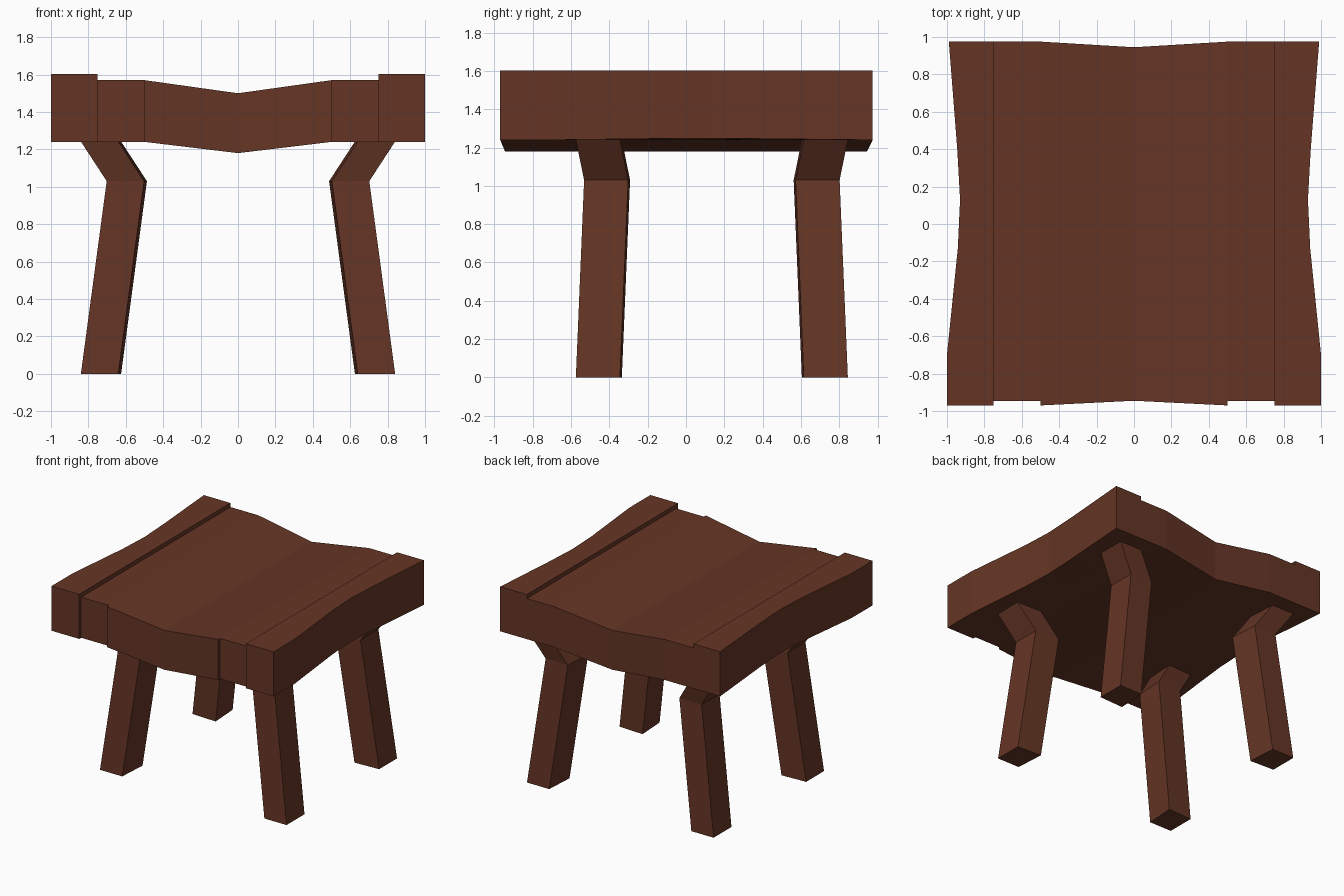
import bpy, bmesh

if "Cube" in bpy.data.objects:
    bpy.data.objects.remove(bpy.data.objects["Cube"])

wood = bpy.data.materials.new("dark brown wood")
wood.diffuse_color = (0.130, 0.036, 0.0185, 1)
wood.use_nodes = True
wood.node_tree.nodes["Principled BSDF"].inputs["Base Color"].default_value = wood.diffuse_color


def loft(name, rings):
    """Join equal-sized vertex rings into a closed flat-shaded solid."""
    bm = bmesh.new()
    vs = [[bm.verts.new(p) for p in r] for r in rings]
    n = len(rings[0])
    for a, b in zip(vs, vs[1:]):
        for i in range(n):
            j = (i + 1) % n
            bm.faces.new((a[i], a[j], b[j], b[i]))
    bm.faces.new(vs[0])
    bm.faces.new(vs[-1])
    bmesh.ops.recalc_face_normals(bm, faces=bm.faces)
    me = bpy.data.meshes.new(name)
    bm.to_mesh(me)
    bm.free()
    me.materials.append(wood)
    ob = bpy.data.objects.new(name, me)
    bpy.context.collection.objects.link(ob)
    return ob


# Sagging centre panel: x, half-depths front/back, bottom and top heights
panel = [(-0.5, -0.97, 0.975, 1.24, 1.57),
         (0, -0.945, 0.945, 1.18, 1.50),
         (0.5, -0.97, 0.975, 1.24, 1.57)]
loft("seat_panel", [[(x, f, b), (x, k, b), (x, k, t), (x, f, t)]
                    for x, f, k, b, t in panel])

# Raised side rails with a waisted outer edge: y, outer x, bottom height
edge = [(-0.97, 1.0, 1.24), (-0.7, 1.0, 1.24), (-0.13, 0.942, 1.247),
        (0.13, 0.93, 1.248), (0.4, 0.945, 1.246), (0.975, 0.99, 1.24)]

for s, side in ((-1, "left"), (1, "right")):
    loft(side + "_rail", [[(s * 0.75, y, 1.24), (s * x, y, b),
                           (s * x, y, 1.603), (s * 0.75, y, 1.603)]
                          for y, x, b in edge])
    # Recessed plank between the panel and the rail
    loft(side + "_plank", [[(s * x, -0.945, 1.24), (s * x, 0.975, 1.24),
                            (s * x, 0.975, 1.57), (s * x, -0.945, 1.57)]
                           for x in (0.5, 0.75)])

# Bent legs: a foot section carried through a knee that leans inward
foot = [(0.84, -0.575), (0.64, -0.575), (0.625, -0.335), (0.84, -0.345)]
bends = [(0, 0, 0), (-0.138, 0.043, 1.03), (0.012, -0.004, 1.26)]
for s, side in ((-1, "left"), (1, "right")):
    for back, end in ((False, "front"), (True, "back")):
        loft(f"{end}_{side}_leg",
             [[(s * (x + dx), 0.27 - (y + dy) if back else y + dy, z)
               for x, y in foot] for dx, dy, z in bends])
